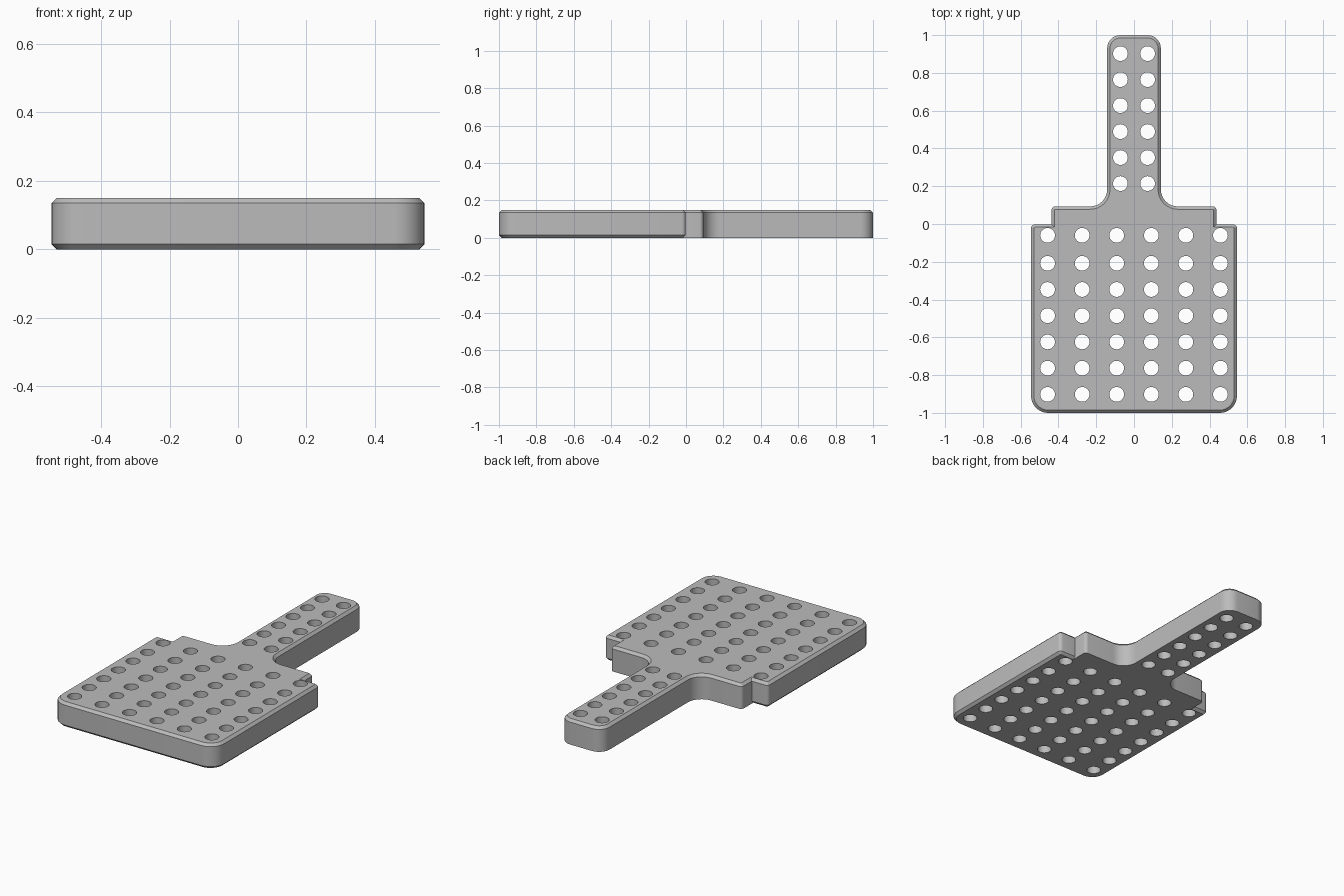
import bpy
import bmesh
from math import sin, cos, tan, pi
from mathutils import Vector, Matrix

HEIGHT = 0.15
CHAMFER = 0.015
HOLE_RADIUS = 0.039

cube = bpy.data.objects.get("Cube")
if cube:
    bpy.data.objects.remove(cube, do_unlink=True)


def flat_material(name, colour):
    mat = bpy.data.materials.new(name)
    mat.use_nodes = True
    mat.diffuse_color = colour
    mat.node_tree.nodes["Principled BSDF"].inputs["Base Color"].default_value = colour
    return mat


def fillet(corners):
    """Turn (x, y, radius) corners into an outline with rounded corners."""
    points = []
    for i, (x, y, r) in enumerate(corners):
        p = Vector((x, y))
        a = (Vector(corners[i - 1][:2]) - p).normalized()
        b = (Vector(corners[(i + 1) % len(corners)][:2]) - p).normalized()
        if r == 0:
            points.append(p)
            continue
        # All corners are square, so the arc is a quarter turn
        centre = p + (a + b) * r
        steps = 8 if r > 0.05 else 4
        for k in range(steps + 1):
            t = k / steps * pi / 2
            points.append(centre - b * r * cos(t) - a * r * sin(t))
    return points


def inset(points, distance):
    """Move a counter-clockwise outline inwards by a constant width."""
    result = []
    for i, p in enumerate(points):
        d1 = (p - points[i - 1]).normalized()
        d2 = (points[(i + 1) % len(points)] - p).normalized()
        n1, n2 = Vector((-d1.y, d1.x)), Vector((-d2.y, d2.x))
        result.append(p + (n1 + n2) * distance / (1 + n1.dot(n2)))
    return result


def mesh_object(name, bm):
    bmesh.ops.recalc_face_normals(bm, faces=bm.faces)
    mesh = bpy.data.meshes.new(name)
    bm.to_mesh(mesh)
    bm.free()
    obj = bpy.data.objects.new(name, mesh)
    bpy.context.collection.objects.link(obj)
    return obj


# Outline: wide blade, stepped shoulder, narrow handle
half = [(0.545, -1, 0.09), (0.545, -0.002, 0.02), (0.437, -0.002, 0),
        (0.437, 0.093, 0.02), (0.142, 0.093, 0.09), (0.142, 1, 0.07)]
outline = fillet(half + [(-x, y, r) for x, y, r in reversed(half)])
top = inset(outline, CHAMFER)

# Only the blade is chamfered underneath
bottom = []
for p, q in zip(outline, top):
    if p.y > 0.03:
        q = p
    elif abs(p.x) < 0.44:
        q = Vector((p.x, p.y - CHAMFER))
    bottom.append(q)

# Paddle body
bm = bmesh.new()
layers = [(bottom, 0), (outline, CHAMFER), (outline, HEIGHT - CHAMFER), (top, HEIGHT)]
rings = [[bm.verts.new((p.x, p.y, z)) for p in pts] for pts, z in layers]
for low, high in zip(rings, rings[1:]):
    for i in range(len(low)):
        bm.faces.new((low[i - 1], low[i], high[i], high[i - 1]))
bm.faces.new(rings[0])
bm.faces.new(rings[-1])
paddle = mesh_object("perforated_paddle", bm)
paddle.data.materials.append(flat_material("grey", (0.5, 0.5, 0.5, 1)))

# Hole positions: blade grid and two handle rows
holes = [((i - 2.5) * 0.183, y) for i in range(6)
         for y in [-0.06] + [-0.208 - 0.1388 * k for k in range(6)]]
holes += [(x, 0.214 + 0.1376 * k) for x in (-0.072, 0.072) for k in range(6)]

bm = bmesh.new()
for x, y in holes:
    bmesh.ops.create_cone(bm, cap_ends=True, segments=32, radius1=HOLE_RADIUS,
                          radius2=HOLE_RADIUS, depth=HEIGHT * 2,
                          matrix=Matrix.Translation((x, y, HEIGHT / 2)))
cutter = mesh_object("hole_cutter", bm)
cutter.hide_render = True

# Drill the holes, then drop the cutter
bpy.ops.object.select_all(action="DESELECT")
bpy.context.view_layer.objects.active = paddle
paddle.select_set(True)
drill = paddle.modifiers.new("holes", "BOOLEAN")
drill.operation = "DIFFERENCE"
drill.solver = "EXACT"
drill.object = cutter
bpy.ops.object.modifier_apply(modifier=drill.name)
bpy.data.objects.remove(cutter, do_unlink=True)
bpy.ops.object.shade_smooth_by_angle(angle=pi / 6)
